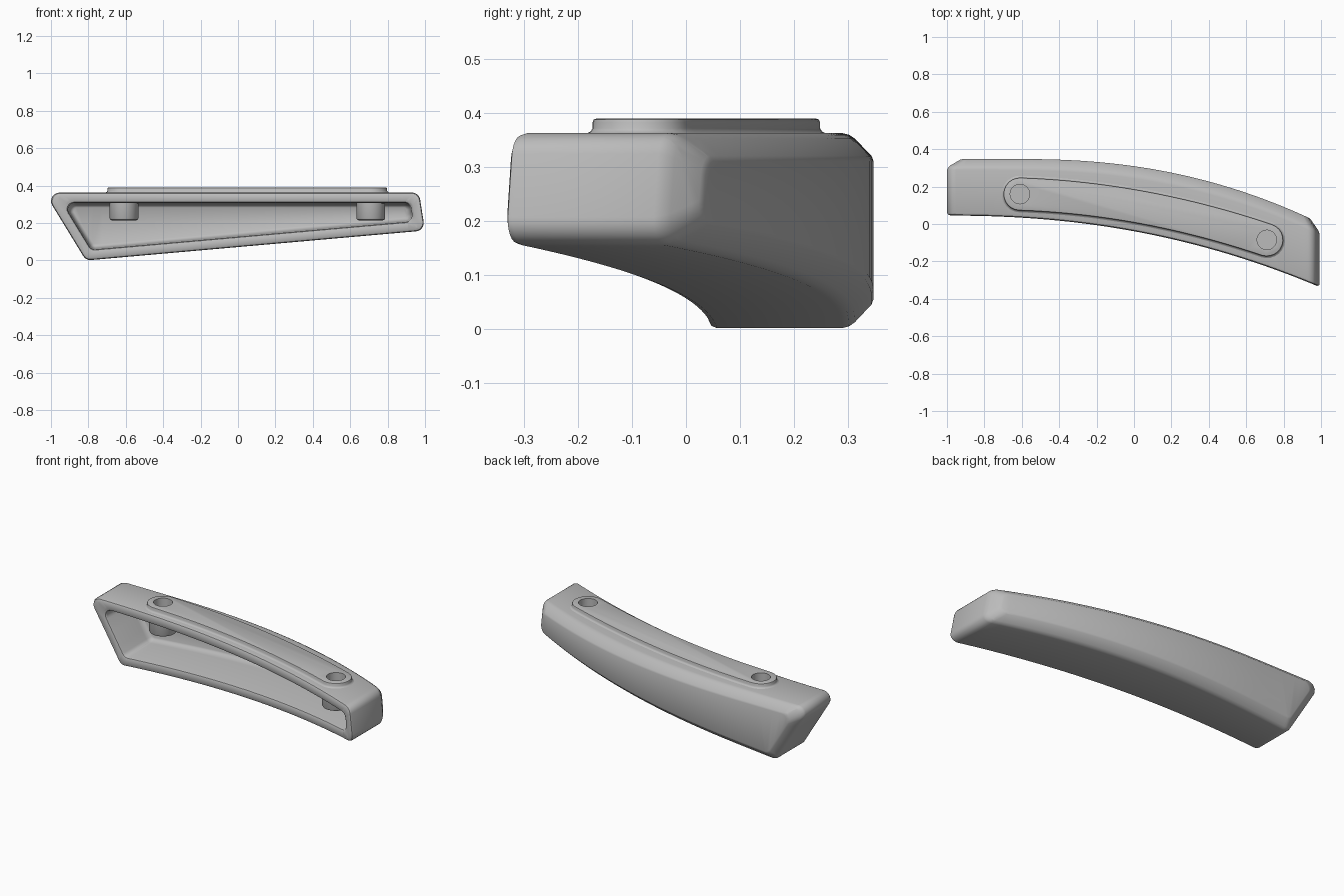
import bpy, bmesh, math
from mathutils import Vector

cube = bpy.data.objects.get("Cube")
if cube:
    bpy.data.objects.remove(cube, do_unlink=True)

grey = bpy.data.materials.new("plain grey")
grey.use_nodes = True
colour = (0.5, 0.5, 0.5, 1)
grey.diffuse_color = colour
grey.node_tree.nodes["Principled BSDF"].inputs["Base Color"].default_value = colour


def finish(bm, name):
    bmesh.ops.recalc_face_normals(bm, faces=bm.faces)
    mesh = bpy.data.meshes.new(name)
    bm.to_mesh(mesh)
    bm.free()
    mesh.materials.append(grey)
    obj = bpy.data.objects.new(name, mesh)
    bpy.context.collection.objects.link(obj)
    return obj


def activate(obj):
    bpy.ops.object.select_all(action='DESELECT')
    obj.select_set(True)
    bpy.context.view_layer.objects.active = obj


def loft(rings):
    """Bridge closed rings of equal length and cap both ends."""
    bm = bmesh.new()
    loops = [[bm.verts.new(p) for p in ring] for ring in rings]
    for a, b in zip(loops, loops[1:]):
        for i in range(len(a)):
            j = (i + 1) % len(a)
            bm.faces.new((a[i], a[j], b[j], b[i]))
    bm.faces.new(loops[0])
    bm.faces.new(loops[-1])
    return bm


# Side outline of the shell, in x and z, counter-clockwise
CORNERS = [Vector(c) for c in ((-0.813, 0), (1.0, 0.16), (0.968, 0.363), (-1.035, 0.363))]


def outline(inset, radius, steps=6):
    """Inset the outline, then round its corners."""
    pts = []
    for i, c in enumerate(CORNERS):
        u = (c - CORNERS[i - 1]).normalized()
        v = (CORNERS[(i + 1) % 4] - c).normalized()
        n1, n2 = Vector((-u.y, u.x)), Vector((-v.y, v.x))
        centre = c + (n1 + n2) * (inset + radius) / (1 + n1.dot(n2))
        start = math.atan2(-n1.y, -n1.x)
        turn = math.acos(max(-1, min(1, n1.dot(n2))))
        for k in range(steps + 1):
            a = start + turn * k / steps
            pts.append(centre + radius * Vector((math.cos(a), math.sin(a))))
    return pts


def front_y(x):
    return 0.045 - 0.385 * max(0, (x + 1) / 2) ** 2.2


def back_y(x):
    return 0.347 - 0.345 * max(0, (x + 0.6) / 1.6) ** 2.25


# Shell: chamfered back, rounded rim, hollow open to the front
# Each section is inset, depth from front to back, corner radius
SECTIONS = [
    (0.052, 1, 0.035), (0.042, 0.988, 0.038), (0.010, 0.885, 0.043), (0.003, 0.85, 0.045),
    (0, 0.81, 0.045), (0, 0.05, 0.045), (0.004, 0.016, 0.043), (0.014, 0, 0.04),
    (0.042, 0, 0.04), (0.051, 0.012, 0.038), (0.055, 0.04, 0.036), (0.06, 0.72, 0.034),
    (0.064, 0.78, 0.03), (0.072, 0.82, 0.022), (0.08, 0.835, 0.016),
]
bm = loft([[(p.x, t, p.y) for p in outline(d, r)] for d, t, r in SECTIONS])
CUTS = 44
for i in range(1, CUTS):
    bmesh.ops.bisect_plane(bm, geom=bm.verts[:] + bm.edges[:] + bm.faces[:],
                           plane_co=(-1 + 2 * i / CUTS, 0, 0), plane_no=(1, 0, 0))
for v in bm.verts:
    x, t = v.co.x, v.co.y
    v.co.y = front_y(x) * (1 - t) + back_y(x) * t
shell = finish(bm, "shell")

# Raised pad: a curved slot shape with a flared foot
ENDS = [(-0.61, 0.16), (0.71, -0.085)]


def midline(t):
    x = ENDS[0][0] * (1 - t) + ENDS[1][0] * t
    y = ENDS[0][1] * (1 - t) + ENDS[1][1] * t + 0.2 * t * (1 - t)
    return Vector((x, y))


def slot(radius, z, steps=32, cap=12):
    spine = [midline(i / steps) for i in range(steps + 1)]
    sides = []
    for i in range(steps + 1):
        d = spine[min(i + 1, steps)] - spine[max(i - 1, 0)]
        sides.append(math.atan2(d.y, d.x) - math.pi / 2)
    path = [(p, a) for p, a in zip(spine, sides)]
    path += [(spine[-1], sides[-1] + math.pi * k / cap) for k in range(1, cap)]
    path += [(p, a + math.pi) for p, a in zip(spine[::-1], sides[::-1])]
    path += [(spine[0], sides[0] + math.pi + math.pi * k / cap) for k in range(1, cap)]
    return [(p.x + radius * math.cos(a), p.y + radius * math.sin(a), z) for p, a in path]


pad = finish(loft([slot(r, z) for r, z in (
    (0.098, 0.355), (0.098, 0.363), (0.092, 0.366), (0.088, 0.372),
    (0.088, 0.383), (0.086, 0.388), (0.081, 0.390))]), "raised_pad")


def lathe(name, centre, profile, segments=40):
    rings = [[(centre[0] + r * math.cos(math.tau * i / segments),
               centre[1] + r * math.sin(math.tau * i / segments), z)
              for i in range(segments)] for r, z in profile]
    return finish(loft(rings), name)


# Screw bosses: blind cups under the top wall, with holes through the pad
HOLE = 0.052
parts = [shell, pad]
for side, centre in zip(("right", "left"), ENDS):
    parts.append(lathe(side + "_boss", centre, [
        (0.066, 0.215), (0.073, 0.218), (0.077, 0.226), (0.077, 0.34),
        (HOLE, 0.34), (HOLE, 0.25)]))
    cutter = lathe(side + "_hole_cutter", centre, [(HOLE, 0.26), (HOLE, 0.45)])
    cutter.hide_render = True
    for obj in (shell, pad):
        activate(obj)
        mod = obj.modifiers.new("hole", 'BOOLEAN')
        mod.operation = 'DIFFERENCE'
        mod.solver = 'EXACT'
        mod.object = cutter
        bpy.ops.object.modifier_apply(modifier=mod.name)
    bpy.data.objects.remove(cutter, do_unlink=True)

for obj in parts:
    activate(obj)
    bpy.ops.object.shade_smooth_by_angle(angle=math.radians(35))
